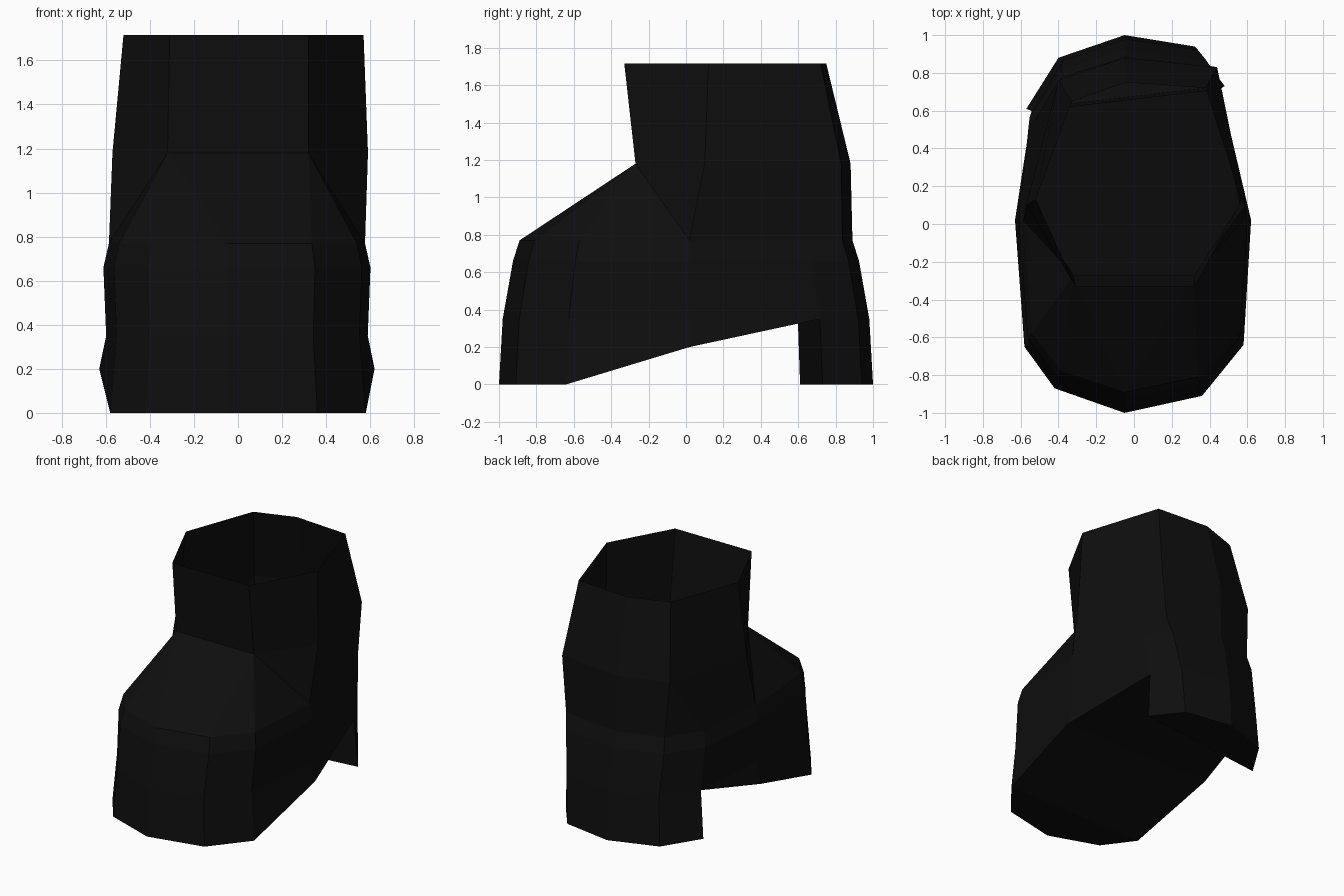
import bpy
import bmesh

cube = bpy.data.objects.get("Cube")
if cube:
    bpy.data.objects.remove(cube)

# Near-black leather
leather = bpy.data.materials.new("black_leather")
leather.use_nodes = True
black = (0.0045, 0.0045, 0.0045, 1)
leather.diffuse_color = black
leather.node_tree.nodes["Principled BSDF"].inputs["Base Color"].default_value = black

# Plan outline at the ground, going round the boot from the toe tip
OUTLINE = {
    "toe": (-.05, -1), "toe_r": (.36, -.91), "ball_r": (.58, -.64),
    "side_r": (.62, .02), "heel_r": (.48, .73), "back_r": (.32, .94),
    "back": (-.05, 1), "back_l": (-.4, .88), "heel_l": (-.57, .61),
    "side_l": (-.63, .02), "ball_l": (-.58, -.65), "toe_l": (-.42, -.87),
}
# Scale in x, scale in y and height of each foot level
LEVELS = [(1, 1, 0), (.95, .98, .35), (.97, .925, .66), (.93, .89, .77)]

# Ankle ring and open rim
ANKLE = {
    "front_l": (-.32, -.27), "front_r": (.32, -.27), "side_r": (.59, .1),
    "back_r": (.44, .83), "back": (-.05, .88), "back_l": (-.4, .76),
    "side_l": (-.57, .1),
}
RIM = {
    "front_l": (-.31, -.33), "front_r": (.32, -.33), "side_r": (.57, .12),
    "back_r": (.38, .72), "back": (-.04, .75), "back_l": (-.33, .65),
    "side_l": (-.52, .13),
}
ANKLE_LEVEL, RIM_LEVEL = 4, 5

bm = bmesh.new()
verts = {}
for level, (sx, sy, z) in enumerate(LEVELS):
    for name, (x, y) in OUTLINE.items():
        lift = 0.2 if level == 0 and name.startswith("side") else z
        bulge = 0.035 * level if name == "back_r" else 0
        verts[name, level] = bm.verts.new((x * sx + bulge, y * sy, lift))
for level, ring, z in ((ANKLE_LEVEL, ANKLE, 1.18), (RIM_LEVEL, RIM, 1.715)):
    for name, (x, y) in ring.items():
        verts[name, level] = bm.verts.new((x, y, z))


def face(*corners):
    bm.faces.new([verts[c] for c in corners])


def level_face(level, *names):
    face(*[(n, level) for n in names])


def pairs(names):
    return zip(names, names[1:] + names[:1])


# Foot walls, with a notch between the arch and the heel
for a, b in pairs(list(OUTLINE)):
    for low in range(3):
        corners = [(a, low), (b, low), (b, low + 1), (a, low + 1)]
        if low == 0 and "side" in a + b and "heel" in a + b:
            corners = [c for c in corners if not (c[0].startswith("heel") and c[1] == 0)]
        face(*corners)

# Shaft walls
for a, b in pairs(list(RIM)):
    face((a, 4), (b, 4), (b, 5), (a, 5))

# Vamp and ankle creases, one side then the other
for s in ("_l", "_r"):
    face(("toe", 3), ("toe" + s, 3), ("front" + s, 4))
    face(("toe" + s, 3), ("ball" + s, 3), ("front" + s, 4))
    face(("ball" + s, 3), ("side" + s, 3), ("front" + s, 4))
    face(("side" + s, 3), ("side" + s, 4), ("front" + s, 4))
    face(("side" + s, 3), ("heel" + s, 3), ("back" + s, 4), ("side" + s, 4))
    face(("heel" + s, 3), ("back" + s, 3), ("back" + s, 4))
    face(("back" + s, 3), ("back", 3), ("back", 4), ("back" + s, 4))
face(("toe", 3), ("front_r", 4), ("front_l", 4))

# Sole, arch, heel front and heel base
level_face(0, "ball_l", "toe_l", "toe", "toe_r", "ball_r")
level_face(0, "ball_l", "ball_r", "side_r", "side_l")
face(("side_l", 0), ("side_r", 0), ("heel_r", 1), ("heel_l", 1))
face(("heel_l", 1), ("heel_r", 1), ("heel_r", 0), ("heel_l", 0))
level_face(0, "heel_l", "heel_r", "back_r", "back", "back_l")

bmesh.ops.recalc_face_normals(bm, faces=bm.faces)
# Turn the whole shell outward if needed
sole = min(bm.faces, key=lambda f: f.calc_center_median().z)
if sole.normal.z > 0:
    bmesh.ops.reverse_faces(bm, faces=bm.faces)

mesh = bpy.data.meshes.new("boot")
bm.to_mesh(mesh)
bm.free()
mesh.materials.append(leather)
boot = bpy.data.objects.new("boot", mesh)
bpy.context.collection.objects.link(boot)
